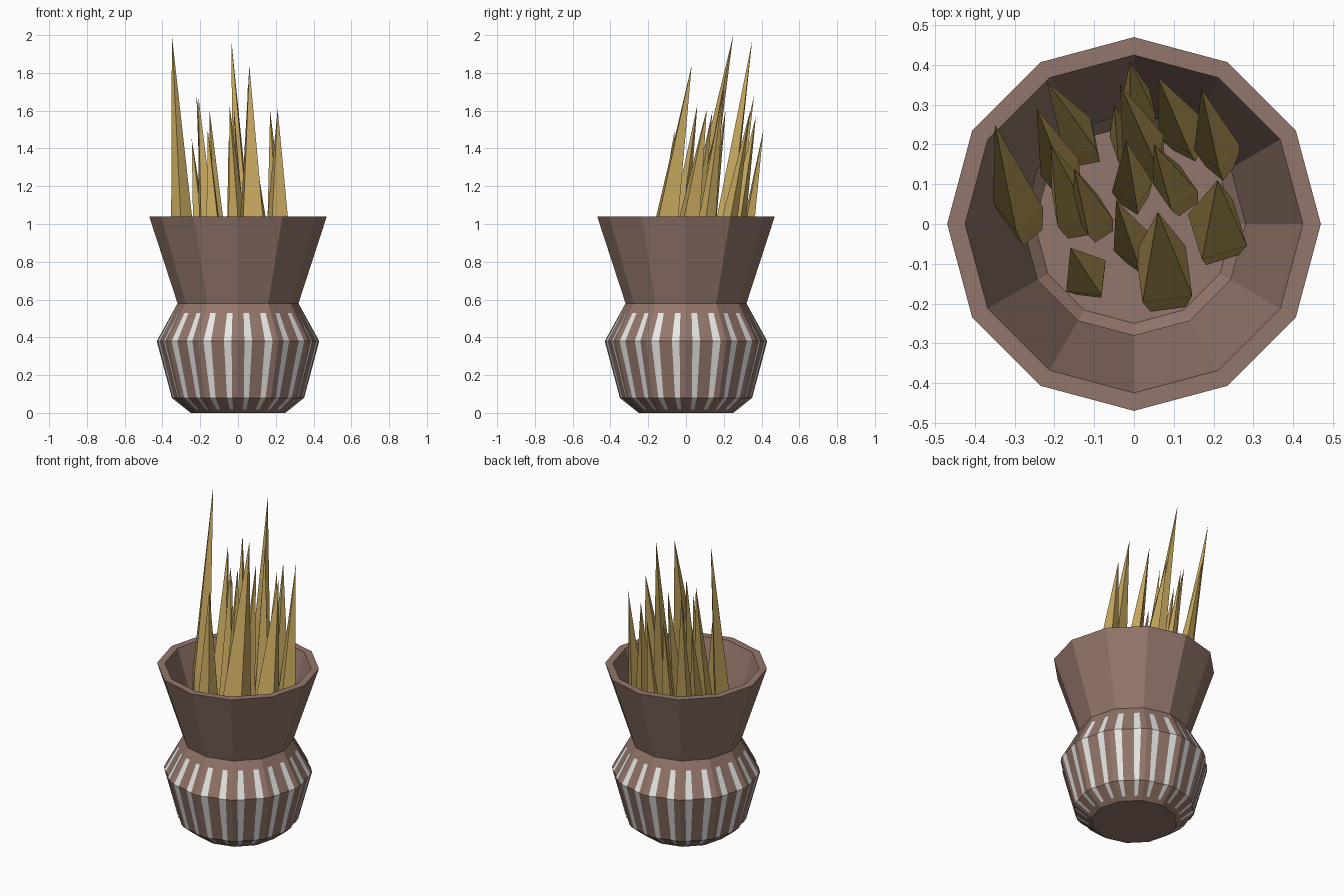
import bpy, bmesh, math, random
from mathutils import Vector

if "Cube" in bpy.data.objects:
    bpy.data.objects.remove(bpy.data.objects["Cube"])

random.seed(4)
SIDES = 12


def material(name, rgb):
    m = bpy.data.materials.new(name)
    m.diffuse_color = (*rgb, 1)
    m.use_nodes = True
    m.node_tree.nodes["Principled BSDF"].inputs["Base Color"].default_value = m.diffuse_color
    return m


def finish(bm, name, mat):
    me = bpy.data.meshes.new(name)
    bm.to_mesh(me)
    bm.free()
    me.materials.append(mat)
    ob = bpy.data.objects.new(name, me)
    bpy.context.collection.objects.link(ob)
    return ob


def corner(k, r, z):
    a = math.radians(30 * k)
    return Vector((r * math.cos(a), r * math.sin(a), z))


brown = material("clay brown", (0.29, 0.18, 0.145))
white = material("chalk white", (0.80, 0.80, 0.79))
straw = material("straw gold", (0.56, 0.385, 0.11))

# Pot: hollow 12-sided turned profile, outside from base to rim, then back down inside
profile = [(0.25, 0), (0.35, 0.08), (0.43, 0.38), (0.32, 0.58), (0.47, 1.04),
           (0.425, 1.04), (0.28, 0.58), (0.39, 0.38), (0.31, 0.10), (0.25, 0.04)]
bm = bmesh.new()
rings = [[bm.verts.new(corner(k, r, z)) for k in range(SIDES)] for r, z in profile]
for a, b in zip(rings, rings[1:]):
    for k in range(SIDES):
        n = (k + 1) % SIDES
        bm.faces.new((a[k], a[n], b[n], b[k]))
bm.faces.new(rings[0][::-1])
bm.faces.new(rings[-1])
bmesh.ops.recalc_face_normals(bm, faces=bm.faces)
finish(bm, "pot", brown)

# Painted stripes: two thin plates per side, following the belly of the pot
bands = [(0.272, 0.018, 0.009), (0.35, 0.08, 0.014), (0.43, 0.38, 0.021), (0.3475, 0.53, 0.015)]
bm = bmesh.new()
for k in range(SIDES):
    for u in (0.25, 0.75):
        prev = None
        for r, z, half in bands:
            a, b = corner(k, r + 0.004, z), corner(k + 1, r + 0.004, z)
            mid, side = a.lerp(b, u), (b - a).normalized() * half
            pair = [bm.verts.new(mid - side), bm.verts.new(mid + side)]
            if prev:
                bm.faces.new((prev[0], prev[1], pair[1], pair[0]))
            prev = pair
finish(bm, "stripes", white)

# Dry grass blades: tip position, base position, half width
blades = [
    ((-0.35, 0.25, 2.00), (-0.275, -0.01), 0.060),
    ((-0.035, 0.35, 1.97), (0.04, 0.14), 0.060),
    ((0.06, 0.03, 1.84), (0.08, -0.17), 0.085),
    ((-0.22, 0.36, 1.68), (-0.12, 0.18), 0.055),
    ((-0.245, 0.29, 1.45), (-0.17, 0.10), 0.050),
    ((-0.21, 0.20, 1.68), (-0.14, 0.00), 0.060),
    ((-0.01, 0.41, 1.50), (0.02, 0.27), 0.045),
    ((0.06, 0.37, 1.57), (0.14, 0.20), 0.060),
    ((0.17, 0.34, 1.60), (0.22, 0.15), 0.055),
    ((0.05, 0.20, 1.73), (0.12, 0.06), 0.055),
    ((-0.02, 0.21, 1.60), (0.00, 0.06), 0.050),
    ((-0.045, 0.06, 1.63), (0.02, -0.09), 0.055),
    ((0.21, 0.11, 1.61), (0.21, -0.05), 0.080),
    ((-0.16, -0.06, 1.50), (-0.11, -0.15), 0.060),
    ((-0.15, 0.14, 1.60), (-0.09, -0.01), 0.050),
    ((-0.05, 0.30, 1.45), (-0.01, 0.17), 0.045),
]
bm = bmesh.new()
for tip, base, w in blades:
    tip, foot = Vector(tip), Vector((*base, 0.6))
    turn = random.uniform(0, math.tau)
    loops = []
    for t, scale in ((0, 0.75), (0.22, 1.05)):
        c = foot.lerp(tip, t)
        loops.append([bm.verts.new(c + Vector((math.cos(turn + i * math.tau / 4) * w * scale,
                                               math.sin(turn + i * math.tau / 4) * w * scale, 0)))
                      for i in range(4)])
    top = bm.verts.new(tip)
    lo, hi = loops
    bm.faces.new(lo[::-1])
    for i in range(4):
        n = (i + 1) % 4
        bm.faces.new((lo[i], lo[n], hi[n], hi[i]))
        bm.faces.new((hi[i], hi[n], top))
finish(bm, "grass_blades", straw)
